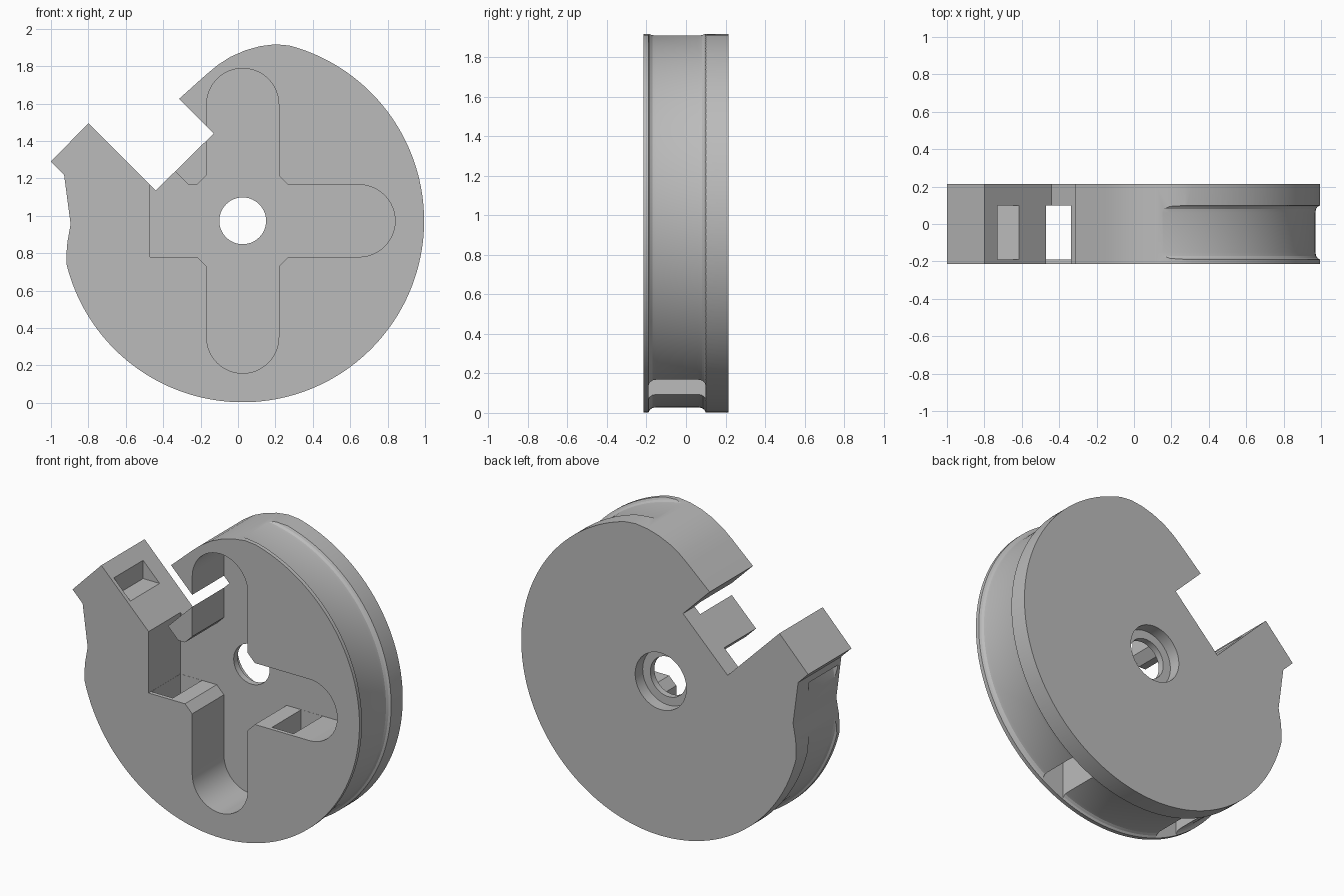
import bpy, bmesh
from math import sin, cos, pi, radians

CX, CZ, R = 0.025, 0.973, 0.97      # wheel centre and radius
BACK, FLOOR, FLANGE = 0.215, 0.1, -0.19

if "Cube" in bpy.data.objects:
    bpy.data.objects.remove(bpy.data.objects["Cube"])

grey = bpy.data.materials.new("plain grey")
grey.use_nodes = True
grey.diffuse_color = (0.5, 0.5, 0.5, 1)
grey.node_tree.nodes["Principled BSDF"].inputs["Base Color"].default_value = (0.5, 0.5, 0.5, 1)


def arc(cx, cz, r, start, end, n):
    """Points on an arc, angles in degrees."""
    steps = [radians(start + (end - start) * i / n) for i in range(n + 1)]
    return [(cx + r * cos(a), cz + r * sin(a)) for a in steps]


def sweep(name, rings, closed=False):
    """Skin a row of equal cross-sections into a solid object."""
    bm = bmesh.new()
    rows = [[bm.verts.new(p) for p in ring] for ring in rings]
    for a, b in zip(rows, rows[1:]):
        for i in range(len(a)):
            j = (i + 1) % len(a)
            bm.faces.new((a[i], a[j], b[j], b[i]))
    bm.faces.new(rows[0])
    bm.faces.new(rows[-1])
    bmesh.ops.recalc_face_normals(bm, faces=bm.faces)
    mesh = bpy.data.meshes.new(name)
    bm.to_mesh(mesh)
    bm.free()
    mesh.materials.append(grey)
    obj = bpy.data.objects.new(name, mesh)
    bpy.context.collection.objects.link(obj)
    return obj


def prism(name, points, y0, y1):
    return sweep(name, [[(x, y, z) for x, z in points] for y in (y0, y1)])


def cut(target, cutter):
    cutter.hide_render = True
    mod = target.modifiers.new(cutter.name, "BOOLEAN")
    mod.operation, mod.solver, mod.object = "DIFFERENCE", "EXACT", cutter
    bpy.context.view_layer.objects.active = target
    bpy.ops.object.modifier_apply(modifier=mod.name)
    bpy.data.objects.remove(cutter)


# Wheel body with the square notch and the anchor arm
outline = arc(CX, CZ, R, -166, 75, 120)
outline += [(0.2, 1.917), (0.12, 1.907), (0.04, 1.885), (-0.04, 1.85), (-0.11, 1.805), (-0.17, 1.755)]
outline += [(-0.315, 1.625), (-0.13, 1.44), (-0.44, 1.135), (-0.8, 1.495)]
outline += [(-1, 1.29), (-0.93, 1.22), (-0.895, 0.955), (-0.912, 0.86), (-0.917, 0.8)]
wheel = prism("wheel", outline, -BACK, BACK)

# Rope groove around the rim, running out beside the arm and the notch
section = [(1.1, FLOOR), (R, FLOOR), (0.957, 0.093), (0.948, 0.08), (0.945, 0.06),
           (0.945, -0.15), (0.948, -0.17), (0.957, -0.183), (R, FLANGE), (1.1, FLANGE)]
turns = [radians(-192 + 2 * i) for i in range(147)]
cut(wheel, sweep("groove", [[(CX + r * cos(a), y, CZ + r * sin(a)) for r, y in section] for a in turns]))

# Cross-shaped pocket in the front, its left arm opening into the notch
W, C, TIP = 0.193, 0.05, 0.622
cross = [(CX + W, CZ + W + C)]
cross += arc(CX, CZ + TIP, W, 0, 180, 24)
cross += [(CX - W, CZ + W + C), (CX - W - C, CZ + W), (-0.265, CZ + W), (-0.4, 1.3), (-0.471, 1.3)]
cross += [(-0.471, CZ - W), (CX - W - C, CZ - W), (CX - W, CZ - W - C)]
cross += arc(CX, CZ - TIP, W, 180, 360, 24)
cross += [(CX + W, CZ - W - C), (CX + W + C, CZ - W)]
cross += arc(CX + TIP, CZ, W, -90, 90, 24)
cross += [(CX + W + C, CZ + W)]
cut(wheel, prism("cross_pocket", cross, -0.4, FLOOR))

# Rope channels from the side arms down to the rim
for side in (-1, 1):
    a, b = CX + side * 0.345, CX + side * 0.495
    channel = [(a, -0.1), (b, -0.1), (b, 0.9), (a, 0.9)]
    cut(wheel, prism("rope_channel", channel, FLANGE, FLOOR - 0.001))

# Wedge recess in the anchor arm
cut(wheel, prism("arm_recess", [(-0.73, 1.31), (-0.62, 1.31), (-0.52, 1.31), (-0.73, 1.52)], FLANGE, FLOOR))

# Axle hole with a wider seat at the back
cut(wheel, prism("axle_hole", arc(CX, CZ, 0.125, 0, 355, 71), -0.4, 0.4))
cut(wheel, prism("axle_seat", arc(CX, CZ, 0.178, 0, 355, 71), 0.14, 0.4))

bpy.ops.object.select_all(action="DESELECT")
wheel.select_set(True)
bpy.context.view_layer.objects.active = wheel
bpy.ops.object.shade_smooth_by_angle(angle=radians(25))
